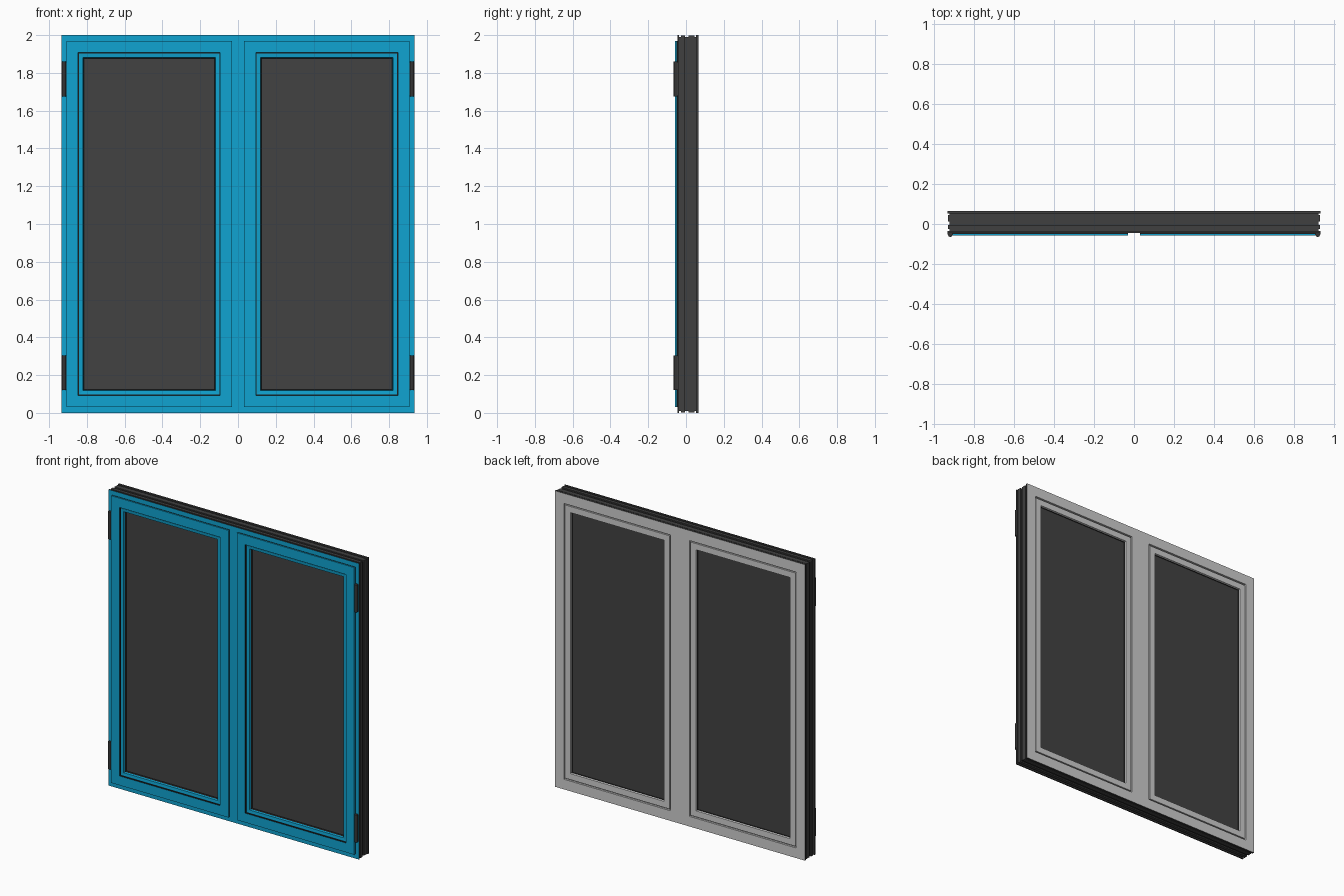
import bpy, bmesh
from mathutils import Matrix, Vector

if "Cube" in bpy.data.objects:
    bpy.data.objects.remove(bpy.data.objects["Cube"], do_unlink=True)


def make_material(name, r, g, b):
    m = bpy.data.materials.new(name)
    m.use_nodes = True
    m.diffuse_color = (r, g, b, 1)
    bsdf = m.node_tree.nodes["Principled BSDF"]
    bsdf.inputs["Base Color"].default_value = (r, g, b, 1)
    bsdf.inputs["Roughness"].default_value = 0.6
    return m


BLUE = make_material("blue cladding", 0.005, 0.37, 0.64)
GREY = make_material("light grey interior", 0.62, 0.62, 0.62)
CORE = make_material("dark grey profile", 0.05, 0.05, 0.05)
GLASS = make_material("dark glass", 0.054, 0.054, 0.054)
SEAL = make_material("black seal", 0.012, 0.012, 0.012)
HINGE = make_material("hinge charcoal", 0.035, 0.035, 0.035)
PALETTE = [BLUE, GREY, CORE, GLASS, SEAL, HINGE]


def finish(name, bm):
    bmesh.ops.recalc_face_normals(bm, faces=bm.faces)
    mesh = bpy.data.meshes.new(name)
    bm.to_mesh(mesh)
    bm.free()
    for m in PALETTE:
        mesh.materials.append(m)
    ob = bpy.data.objects.new(name, mesh)
    bpy.context.collection.objects.link(ob)
    return ob


def mitred_ring(name, x0, x1, z0, z1, profile):
    """Sweep a closed profile of (inset, y, material of next side) round a rectangle."""
    bm = bmesh.new()
    loops = []
    for cx, cz, sx, sz in ((x0, z0, 1, 1), (x1, z0, -1, 1), (x1, z1, -1, -1), (x0, z1, 1, -1)):
        loops.append([bm.verts.new((cx + sx * d, y, cz + sz * d)) for d, y, m in profile])
    n = len(profile)
    for i in range(4):
        a, b = loops[i], loops[(i + 1) % 4]
        for j in range(n):
            k = (j + 1) % n
            f = bm.faces.new((a[j], b[j], b[k], a[k]))
            f.material_index = PALETTE.index(profile[j][2])
    return finish(name, bm)


def box(name, lo, hi, front, back, sides):
    bm = bmesh.new()
    lo, hi = Vector(lo), Vector(hi)
    mat = Matrix.Translation((lo + hi) / 2) @ Matrix.Diagonal((*(hi - lo), 1))
    bmesh.ops.create_cube(bm, size=1, matrix=mat)
    bm.normal_update()
    for f in bm.faces:
        m = front if f.normal.y < -0.5 else back if f.normal.y > 0.5 else sides
        f.material_index = PALETTE.index(m)
    return finish(name, bm)


# Outer frame with ridged dark edges
W, H = 0.935, 2.0
frame_profile = [
    (0, -0.045, BLUE), (0.068, -0.045, GREY), (0.068, 0.065, GREY),
    (0, 0.065, CORE), (0, 0.052, CORE), (0.01, 0.052, CORE), (0.01, 0.044, CORE),
    (0.003, 0.044, CORE), (0.003, 0.012, CORE), (0.01, 0.012, CORE),
    (0.01, -0.004, CORE), (0.002, -0.004, CORE), (0.002, -0.026, CORE),
    (0.009, -0.026, CORE), (0.009, -0.036, CORE), (0, -0.036, CORE),
]
mitred_ring("outer_frame", -W, W, 0, H, frame_profile)

# Centre post between the two sashes
box("centre_post", (-0.07, -0.045, 0.06), (0.07, 0.065, H - 0.06), BLUE, GREY, GREY)

# Sash: proud front face, seal groove, glazing bead, shadow groove at the back
sash_profile = [
    (0, -0.044, SEAL), (0, -0.050, BLUE), (0, -0.057, BLUE), (0.063, -0.057, SEAL),
    (0.063, -0.044, SEAL), (0.068, -0.044, BLUE), (0.068, -0.050, BLUE),
    (0.088, -0.048, BLUE), (0.090, -0.036, SEAL), (0.095, -0.026, SEAL),
    (0.095, 0.049, SEAL), (0.090, 0.054, GREY), (0.088, 0.063, GREY),
    (0.047, 0.063, GREY), (0.047, 0.052, GREY), (0.036, 0.052, CORE),
    (0.036, -0.044, CORE),
]
IN, OUT, BOTTOM, TOP = 0.031, 0.909, 0.03, 1.97
INSET = 0.092
for side, s in (("left", 1), ("right", -1)):
    x0, x1 = sorted((s * IN, s * OUT))
    mitred_ring(side + "_sash", x0, x1, BOTTOM, TOP, sash_profile)
    box(side + "_glass", (x0 + INSET, -0.027, BOTTOM + INSET),
        (x1 - INSET, 0.05, TOP - INSET), GLASS, GLASS, GLASS)

    # Hinges: a barrel with its leaf against the frame
    for level, z0, z1 in (("lower", 0.12, 0.305), ("upper", 1.675, 1.86)):
        bm = bmesh.new()
        mat = Matrix.Translation((s * 0.921, -0.054, (z0 + z1) / 2))
        bmesh.ops.create_cone(bm, cap_ends=True, segments=16, radius1=0.011,
                              radius2=0.011, depth=z1 - z0, matrix=mat)
        for f in bm.faces:
            f.material_index = PALETTE.index(HINGE)
            f.smooth = len(f.verts) == 4
        for e in bm.edges:
            e.smooth = all(len(f.verts) == 4 for f in e.link_faces)
        finish(f"{side}_{level}_hinge_barrel", bm)
        xa, xb = sorted((s * 0.909, s * 0.934))
        box(f"{side}_{level}_hinge_leaf", (xa, -0.052, z0 + 0.004),
            (xb, -0.044, z1 - 0.004), HINGE, HINGE, HINGE)
